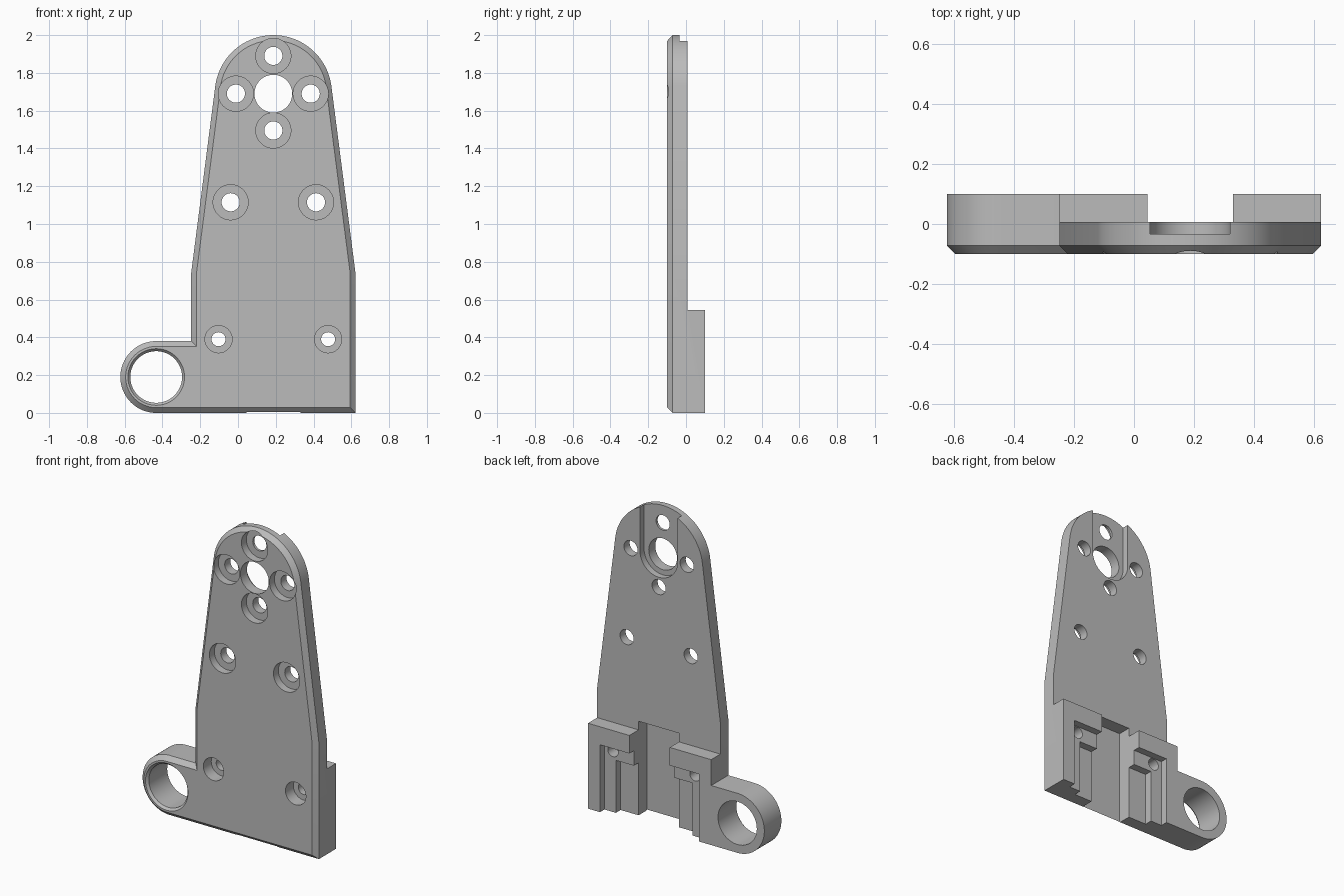
import bpy, bmesh, math
from mathutils import Vector

if "Cube" in bpy.data.objects:
    bpy.data.objects.remove(bpy.data.objects["Cube"])

FRONT, BACK, CHAMFER = -0.10, 0.10, 0.028
MID = 0.187                      # centre line of the tall plate

grey = bpy.data.materials.new("plain grey")
grey.diffuse_color = (0.5, 0.5, 0.5, 1)
grey.use_nodes = True
grey.node_tree.nodes["Principled BSDF"].inputs["Base Color"].default_value = grey.diffuse_color


def arc(cx, cz, r, a0, a1, n):
    """Points on an arc, angles in degrees."""
    return [Vector((cx + r * math.cos(math.radians(a0 + (a1 - a0) * i / n)),
                    cz + r * math.sin(math.radians(a0 + (a1 - a0) * i / n))))
            for i in range(n + 1)]


def inset(points, d):
    """Mitred inward offset of a counter-clockwise outline."""
    out = []
    for i, p in enumerate(points):
        a = (p - points[i - 1]).normalized()
        b = (points[(i + 1) % len(points)] - p).normalized()
        na, nb = Vector((-a.y, a.x)), Vector((-b.y, b.x))
        out.append(p + (na + nb) * (d / (1 + na.dot(nb))))
    return out


def loft(name, layers):
    """Closed solid from (y, outline) layers running front to back."""
    bm = bmesh.new()
    rings = [[bm.verts.new((p[0], y, p[1])) for p in pts] for y, pts in layers]
    for r0, r1 in zip(rings, rings[1:]):
        for i in range(len(r0)):
            bm.faces.new((r0[i - 1], r0[i], r1[i], r1[i - 1]))
    bm.faces.new(rings[0])
    bm.faces.new(rings[-1])
    bmesh.ops.recalc_face_normals(bm, faces=bm.faces)
    mesh = bpy.data.meshes.new(name)
    bm.to_mesh(mesh)
    bm.free()
    ob = bpy.data.objects.new(name, mesh)
    bpy.context.collection.objects.link(ob)
    return ob


def cut(tool):
    """Subtract a tool from the bracket and discard it."""
    mod = bracket.modifiers.new("cut", 'BOOLEAN')
    mod.operation, mod.solver, mod.object = 'DIFFERENCE', 'EXACT', tool
    bpy.context.view_layer.objects.active = bracket
    bpy.ops.object.modifier_apply(modifier=mod.name)
    bpy.data.objects.remove(tool)


def cut_box(x0, x1, y0, y1, z0, z1):
    cut(loft("box_cutter", [(y, [(x0, z0), (x1, z0), (x1, z1), (x0, z1)])
                            for y in (y0, y1)]))


def cut_hole(x, z, steps, n=48):
    """Round stepped hole from (y, radius) pairs."""
    cut(loft("hole_cutter", [(y, arc(x, z, r, 0, 360 * (n - 1) / n, n - 1))
                             for y, r in steps]))


# Bracket outline: tapered plate with rounded top and a side eye
outline = [Vector((0.622, 0)), Vector((0.622, 0.74))]
outline += arc(MID, 1.69, 0.31, 7.5, 172.5, 48)
outline += [Vector((-0.248, 0.74)), Vector((-0.248, 0.38))]
outline += arc(-0.433, 0.19, 0.19, 90, 270, 40)
bracket = loft("bracket", [(FRONT, inset(outline, CHAMFER)),
                           (FRONT + CHAMFER, outline), (BACK, outline)])
bracket.data.materials.append(grey)

# Thin upper plate above the thick foot
cut_box(-0.248 - 0.002, 1, 0.007, 0.3, 0.545, 2.2)

# Vertical channel in the back of the foot
cut_box(0.045, 0.33, -0.077, 0.3, -0.2, 0.60)

# Stepped pockets either side of the channel
for s in (1, -1):
    for half, depth, top in ((0.35, 0.055, 0.43), (0.27, 0.007, 0.335)):
        a, b = sorted((MID, MID + s * half))
        cut_box(a, b, depth, 0.3, -0.2, top)

# Round-ended slot open at the top of the back face
slot = arc(MID, 1.69, 0.133, 180, 360, 24) + [Vector((MID + 0.133, 2.2)),
                                             Vector((MID - 0.133, 2.2))]
cut(loft("slot_cutter", [(-0.034, slot), (0.3, slot)]))

# Centre bore
cut_hole(MID, 1.69, [(-0.3, 0.1), (0.3, 0.1)])

# Counterbored screw holes: x offset, z, radius, counterbore radius, depth
for x, z, r, cb, depth in ((0, 1.89, 0.048, 0.093, 0.05),
                           (0, 1.495, 0.048, 0.093, 0.05),
                           (0.198, 1.69, 0.048, 0.093, 0.05),
                           (-0.198, 1.69, 0.048, 0.093, 0.05),
                           (0.226, 1.115, 0.048, 0.093, 0.05),
                           (-0.226, 1.115, 0.048, 0.093, 0.05),
                           (0.29, 0.39, 0.037, 0.072, 0.08),
                           (-0.29, 0.39, 0.037, 0.072, 0.08)):
    floor = FRONT + depth
    cut_hole(MID + x, z, [(-0.3, cb), (floor, cb), (floor, r), (0.3, r)])

# Eye bore with a small countersink
cut_hole(-0.433, 0.19, [(-0.3, 0.15), (FRONT, 0.15), (FRONT + 0.015, 0.137),
                        (0.3, 0.137)])

bpy.ops.object.select_all(action='DESELECT')
bracket.select_set(True)
bpy.context.view_layer.objects.active = bracket
bpy.ops.object.shade_smooth_by_angle(angle=math.radians(25))
